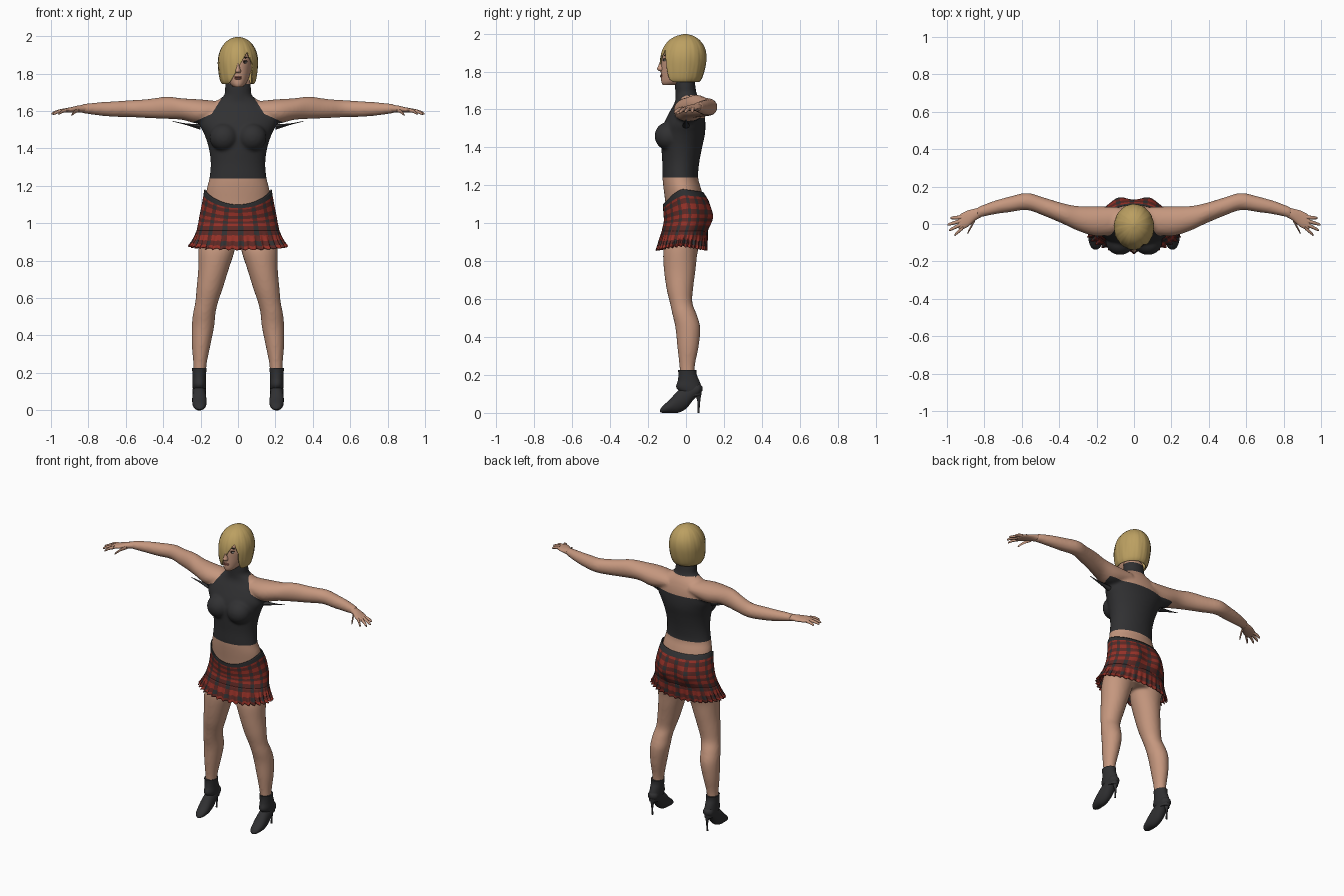
import bpy, bmesh, math
from mathutils import Vector, Matrix

if "Cube" in bpy.data.objects:
    bpy.data.objects.remove(bpy.data.objects["Cube"], do_unlink=True)


def material(name, *rgb):
    m = bpy.data.materials.new(name)
    m.use_nodes = True
    m.diffuse_color = (*rgb, 1)
    bsdf = m.node_tree.nodes["Principled BSDF"]
    bsdf.inputs["Base Color"].default_value = (*rgb, 1)
    bsdf.inputs["Roughness"].default_value = 0.8
    return m


SKIN = material("skin", 0.56, 0.31, 0.21)
HAIR = material("blonde hair", 0.50, 0.35, 0.12)
CHARCOAL = material("charcoal cloth", 0.03, 0.03, 0.032)
RED = material("plaid red", 0.30, 0.03, 0.02)
DARK_RED = material("plaid dark red", 0.11, 0.022, 0.018)
LIPS = material("lips", 0.36, 0.13, 0.10)
EYE_WHITE = material("eye white", 0.6, 0.55, 0.5)
EYE_DARK = material("eye dark", 0.03, 0.02, 0.015)


def resample(rows, steps):
    """Smooth the section table with a Catmull-Rom curve."""
    rows = [Vector(r) for r in rows]
    out = []
    for i in range(len(rows) - 1):
        p, q = rows[i], rows[i + 1]
        a, b = rows[max(i - 1, 0)], rows[min(i + 2, len(rows) - 1)]
        for k in range(steps):
            t = k / steps
            out.append(0.5 * (2 * p + (q - a) * t + (2 * a - 5 * p + 4 * q - b) * t * t
                              + (3 * p - a - 3 * q + b) * t ** 3))
    return out + [rows[-1]]


def loft(bm, rows, axis="z", segs=32, steps=4, side=1, tweak=None, caps=True):
    """Each row: position on axis, cross centre, half width, low edge, high edge."""
    rings = []
    for t, centre, half, low, high in resample(rows, steps):
        ring = []
        for i in range(segs):
            ang = math.tau * i / segs
            a = centre + half * math.cos(ang)
            b = (low + high) / 2 + (high - low) / 2 * math.sin(ang)
            p = Vector({"z": (a, b, t), "y": (a, t, b), "x": (t, a, b)}[axis])
            if tweak:
                p = tweak(p, ang)
            p.x *= side
            ring.append(bm.verts.new(p))
        rings.append(ring)
    if caps:
        bm.faces.new(rings[0])
        bm.faces.new(rings[-1])
    return [[bm.faces.new((r[i], r[(i + 1) % segs], s[(i + 1) % segs], s[i]))
             for i in range(segs)] for r, s in zip(rings, rings[1:])]


def finish(name, bm, *mats, sharp=50):
    bmesh.ops.recalc_face_normals(bm, faces=bm.faces)
    me = bpy.data.meshes.new(name)
    bm.to_mesh(me)
    bm.free()
    for m in mats:
        me.materials.append(m)
    me.polygons.foreach_set("use_smooth", [True] * len(me.polygons))
    me.set_sharp_from_angle(angle=math.radians(sharp))
    ob = bpy.data.objects.new(name, me)
    bpy.context.scene.collection.objects.link(ob)
    return ob


def blob(bm, centre, size):
    mat = Matrix.Translation(centre) @ Matrix.Diagonal((*size, 1))
    bmesh.ops.create_uvsphere(bm, u_segments=24, v_segments=14, radius=1, matrix=mat)


def cut(bm, point, normal):
    bmesh.ops.bisect_plane(bm, geom=bm.verts[:] + bm.edges[:] + bm.faces[:],
                           plane_co=point, plane_no=normal)


# Body: torso, limbs and bust fused into one smooth skin
bm = bmesh.new()
loft(bm, [(.88, 0, .15, -.08, .07), (1, 0, .185, -.10, .11), (1.1, 0, .176, -.108, .10),
          (1.18, 0, .168, -.118, .08), (1.24, 0, .153, -.124, .064), (1.32, 0, .146, -.125, .07),
          (1.4, 0, .156, -.13, .085), (1.47, 0, .178, -.13, .10), (1.53, 0, .205, -.115, .102),
          (1.59, 0, .20, -.085, .096), (1.64, 0, .14, -.058, .08), (1.68, 0, .077, -.056, .058),
          (1.72, 0, .07, -.058, .05), (1.77, 0, .065, -.058, .045)], segs=48)
for s in (1, -1):
    blob(bm, (s * .075, -.092, 1.46), (.078, .074, .075))
    loft(bm, [(.92, .112, .10, -.10, .09), (.85, .116, .097, -.12, .062), (.75, .132, .081, -.116, .05),
              (.65, .152, .07, -.102, .037), (.58, .167, .061, -.085, .034), (.52, .18, .06, -.072, .056),
              (.45, .187, .06, -.056, .075), (.35, .197, .05, -.046, .067),
              (.25, .203, .036, -.035, .047), (.17, .206, .033, -.03, .045)], side=s)
    loft(bm, [(.08, .02, .07, 1.56, 1.65), (.2, .015, .08, 1.532, 1.662), (.3, .03, .066, 1.553, 1.668),
              (.38, .056, .055, 1.558, 1.677), (.48, .092, .049, 1.562, 1.664),
              (.57, .12, .046, 1.567, 1.658), (.66, .106, .042, 1.569, 1.652),
              (.75, .087, .036, 1.577, 1.646), (.84, .06, .029, 1.59, 1.636)], "x", side=s)
body = finish("body_and_halter_top", bm, SKIN, CHARCOAL)
mod = body.modifiers.new("fuse", "REMESH")
mod.mode, mod.voxel_size = "VOXEL", 0.009
mod = body.modifiers.new("relax", "SMOOTH")
mod.iterations = 5
fused = bpy.data.meshes.new_from_object(body.evaluated_get(bpy.context.evaluated_depsgraph_get()))
bpy.data.objects.remove(body, do_unlink=True)

# Halter top: cut the garment outline into the skin, then colour inside it
HEM, BACK_LINE, NECK_LOW, NECK_TOP, SPLIT = 1.24, 1.555, 1.675, 1.745, 0.02
bm = bmesh.new()
bm.from_mesh(fused)
for z in (HEM, BACK_LINE, NECK_LOW, NECK_TOP):
    cut(bm, (0, 0, z), (0, 0, 1))
cut(bm, (0, SPLIT, 0), (0, 1, 0))
for s in (1, -1):
    cut(bm, (s * .14, 0, 1.585), (s * 1.6, 0, 1))
    cut(bm, (s * .14, 0, 1.585), (s * .45, 0, 1))
    cut(bm, (s * .25, 0, 0), (1, 0, 0))
for f in bm.faces:
    c = f.calc_center_median()
    out = .14 - abs(c.x)
    line = BACK_LINE if c.y > SPLIT else 1.585 + max(1.6 * out, .45 * out)
    inside = HEM < c.z < min(line, NECK_TOP) or NECK_LOW < c.z < NECK_TOP
    f.material_index = int(inside and abs(c.x) < .25)
finish("body_and_halter_top", bm, SKIN, CHARCOAL, sharp=80)

# Hands, underarm points and boots
for s, label in ((1, "left"), (-1, "right")):
    bm = bmesh.new()
    loft(bm, [(.81, .068, .027, 1.593, 1.633), (.85, .05, .032, 1.592, 1.63),
              (.89, .028, .044, 1.592, 1.621), (.925, .012, .042, 1.592, 1.614),
              (.94, .008, .03, 1.596, 1.608)], "x", 20, side=s)
    for x0, y0, x1, y1, z1 in ((.915, -.02, .96, -.06, 1.583), (.92, 0, .99, -.034, 1.582),
                               (.92, .018, .998, -.004, 1.585), (.92, .036, .982, .032, 1.587),
                               (.85, .025, .89, -.05, 1.577)):
        rows = []
        for t, r in ((0, .011), (.5, .0095), (.9, .007), (1, .002)):
            z = 1.604 + (z1 - 1.604) * t * t
            rows.append((x0 + (x1 - x0) * t, y0 + (y1 - y0) * t, r, z - r, z + r))
        loft(bm, rows, "x", 10, 3, s)
    finish(label + "_hand", bm, SKIN)

    bm = bmesh.new()
    loft(bm, [(.2, 0, .02, 1.50, 1.53), (.28, 0, .01, 1.526, 1.534),
              (.35, 0, .002, 1.544, 1.547)], "x", 8, side=s)
    finish(label + "_underarm_point", bm, CHARCOAL)

    bm = bmesh.new()
    loft(bm, [(-.137, .205, .008, .004, .016), (-.122, .205, .026, 0, .038), (-.085, .206, .037, 0, .07),
              (-.045, .207, .038, 0, .115), (0, .207, .036, .022, .145), (.04, .207, .035, .07, .16),
              (.068, .207, .032, .095, .155), (.086, .207, .012, .115, .14)], "y", 24, side=s)
    loft(bm, [(.09, .207, .03, 0, .08), (.13, .207, .036, -.05, .083), (.17, .207, .036, -.043, .07),
              (.2, .207, .037, -.04, .057), (.225, .207, .039, -.042, .056)], segs=24, side=s)
    loft(bm, [(0, .206, .006, .06, .071), (.06, .206, .007, .06, .075),
              (.12, .206, .022, .04, .084)], segs=12, side=s)
    finish(label + "_boot", bm, CHARCOAL)


# Skirt: dipped waistband, rounded seat, plaid by column and row
def drape(p, ang):
    front, back = max(0, -math.sin(ang)), max(0, math.sin(ang))
    if back:
        lobe = math.exp(-((abs(p.x) - .085) / .05) ** 2) - .55
        p.y += .025 * back * lobe * math.exp(-((p.z - 1.04) / .06) ** 2)
    p.z -= max(0, (p.z - .98) / .2) * (.08 * front ** 1.5 + .015 * back)
    return p


def pleat(p, ang):
    drop = min(1, max(0, (.955 - p.z) / .08))
    wave = 1 + .045 * drop * math.cos(36 * ang)
    p.z -= drop * .022 * abs(math.sin(ang)) + .004 * drop * math.cos(36 * ang + 1)
    return Vector((p.x * wave, p.y * wave, p.z))


def plaid(grid, column, row, band):
    for r, faces in enumerate(grid):
        for i, f in enumerate(faces):
            hits = (i % (3 * column) < column) + (r % (2 * row) < row)
            f.material_index = 2 if r < band else hits


def shell(ob, thickness):
    mod = ob.modifiers.new("thickness", "SOLIDIFY")
    mod.thickness, mod.offset = thickness, -1


bm = bmesh.new()
grid = loft(bm, [(1.18, 0, .18, -.121, .09), (1.12, 0, .19, -.12, .125), (1.05, 0, .204, -.117, .142),
                 (1.0, 0, .213, -.12, .134), (.94, 0, .226, -.132, .108)],
            segs=96, steps=5, tweak=drape, caps=False)
plaid(grid, 2, 2, 3)
shell(finish("skirt", bm, RED, DARK_RED, CHARCOAL), .006)
bm = bmesh.new()
grid = loft(bm, [(.96, 0, .222, -.128, .116), (.915, 0, .238, -.143, .112), (.88, 0, .258, -.154, .108)],
            segs=288, steps=4, tweak=pleat, caps=False)
plaid(grid, 6, 2, 0)
shell(finish("skirt_ruffle", bm, RED, DARK_RED, CHARCOAL), .004)

# Head and face
bm = bmesh.new()
loft(bm, [(1.728, 0, .022, -.122, -.05), (1.745, 0, .042, -.13, 0), (1.78, 0, .06, -.131, .05),
          (1.82, 0, .07, -.13, .075), (1.86, 0, .076, -.128, .085), (1.9, 0, .075, -.118, .085),
          (1.94, 0, .06, -.09, .07), (1.965, 0, .025, -.04, .03)], segs=40)
loft(bm, [(1.872, 0, .006, -.131, -.1), (1.835, 0, .01, -.144, -.1), (1.814, 0, .016, -.153, -.1),
          (1.802, 0, .012, -.141, -.1)], segs=16)
finish("head", bm, SKIN)
for name, mat, parts in (
        ("lips", LIPS, [((0, -.127, 1.781), (.021, .009, .005)), ((0, -.127, 1.773), (.018, .01, .005))]),
        ("eyes", EYE_WHITE, [((s * .034, -.112, 1.86), (.014, .008, .006)) for s in (1, -1)]),
        ("irises", EYE_DARK, [((s * .034, -.115, 1.861), (.007, .0075, .006)) for s in (1, -1)]),
        ("lashes", EYE_DARK, [((s * .034, -.112, 1.867), (.017, .0095, .003)) for s in (1, -1)]),
        ("eyebrows", EYE_DARK, [((s * .036, -.108, 1.885), (.019, .008, .003)) for s in (1, -1)])):
    bm = bmesh.new()
    for centre, size in parts:
        blob(bm, centre, size)
    finish(name, bm, mat)


# Bob haircut with a side-swept fringe opening
def strands(p, ang):
    wave = 1 + .008 * math.sin(13 * ang + 20 * p.z) + .005 * math.sin(29 * ang)
    return Vector((p.x * wave, p.y * wave, p.z))


bm = bmesh.new()
loft(bm, [(1.745, 0, .086, -.118, .07), (1.765, 0, .096, -.13, .085), (1.81, 0, .104, -.137, .099),
          (1.87, 0, .107, -.136, .107), (1.92, 0, .097, -.122, .10), (1.96, 0, .074, -.094, .077),
          (1.985, 0, .043, -.056, .045), (1.997, 0, .008, -.014, .006)], segs=96, tweak=strands, caps=False)
bm.faces.new([v for v in bm.verts[-96:]])
apex = Vector((.05, 0, 1.915))
edges = [(apex, Vector((.165, 0, -.095))), (apex, Vector((-.065, 0, -.028))),
         (Vector((.076, 0, 1.8)), Vector((-1, 0, 0)))]
for point, normal in edges:
    cut(bm, point, normal)
opening = []
for f in bm.faces:
    c = f.calc_center_median()
    if c.y < -.03 and all((c - p).dot(n) > 0 for p, n in edges):
        opening.append(f)
bmesh.ops.delete(bm, geom=opening, context="FACES")
shell(finish("hair", bm, HAIR), .008)
